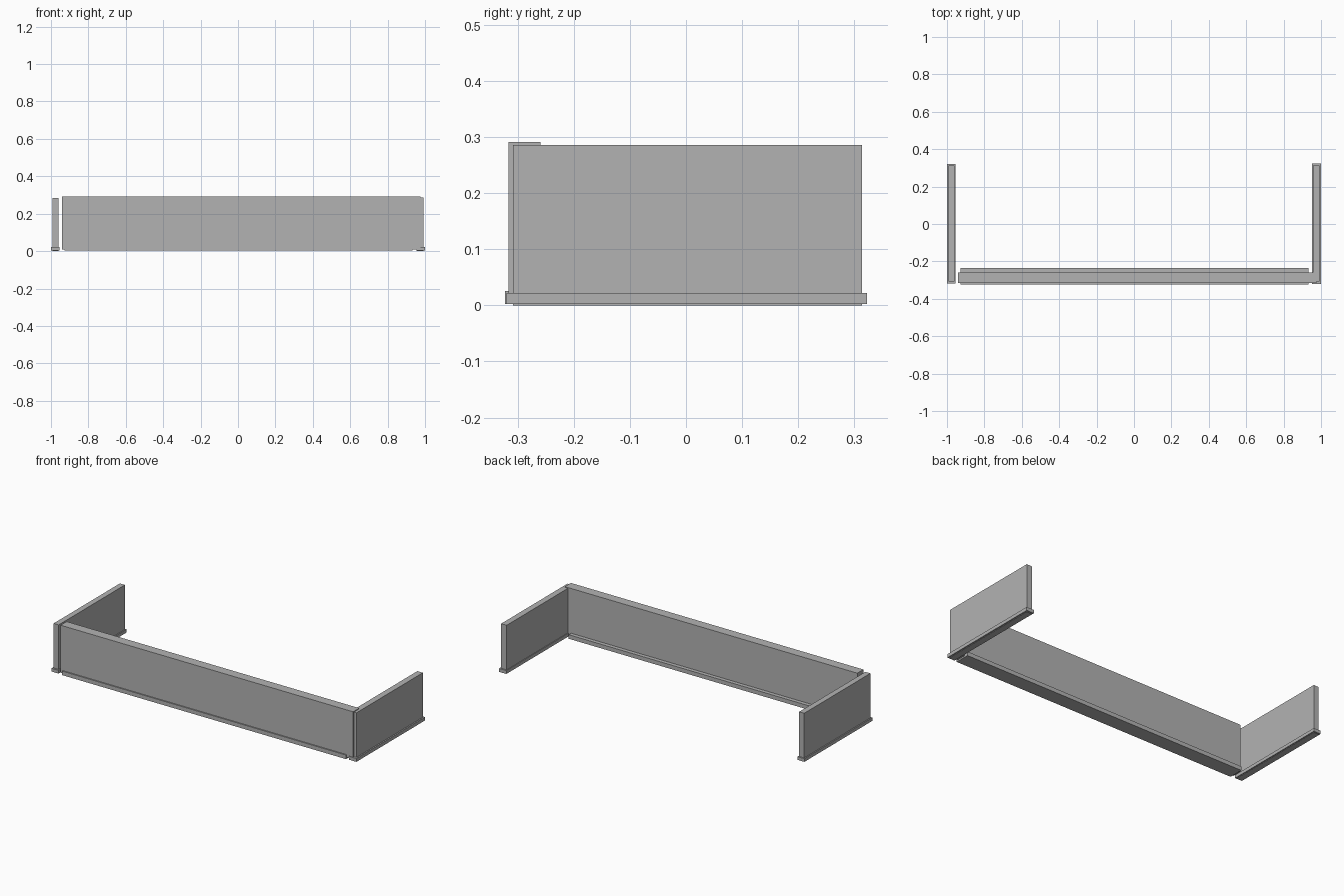
import bpy

if "Cube" in bpy.data.objects:
    bpy.data.objects.remove(bpy.data.objects["Cube"])

grey = bpy.data.materials.new("plain grey")
grey.diffuse_color = (0.45, 0.45, 0.45, 1)
grey.use_nodes = True
grey.node_tree.nodes["Principled BSDF"].inputs["Base Color"].default_value = grey.diffuse_color


def box(name, x, y, z):
    """Box spanning the given (min, max) ranges."""
    corners = [(a, b, c) for a in x for b in y for c in z]
    faces = [(0, 1, 3, 2), (4, 6, 7, 5), (0, 4, 5, 1),
             (2, 3, 7, 6), (0, 2, 6, 4), (1, 5, 7, 3)]
    mesh = bpy.data.meshes.new(name)
    mesh.from_pydata(corners, [], faces)
    mesh.materials.append(grey)
    obj = bpy.data.objects.new(name, mesh)
    bpy.context.collection.objects.link(obj)
    return obj


# long front wall on its base strip
box("front_wall", (-0.942, 0.976), (-0.316, -0.259), (0.01, 0.291))
box("front_base", (-0.927, 0.934), (-0.323, -0.236), (0.002, 0.026))

# left end wall, standing slightly apart
box("left_wall", (-0.993, -0.96), (-0.308, 0.312), (0.0, 0.285))
box("left_base", (-1.0, -0.954), (-0.318, 0.32), (0.002, 0.021))

# right end wall, meeting the front wall
box("right_wall", (0.956, 0.992), (-0.308, 0.314), (0.0, 0.286))
box("right_base", (0.952, 1.0), (-0.32, 0.323), (0.002, 0.022))
